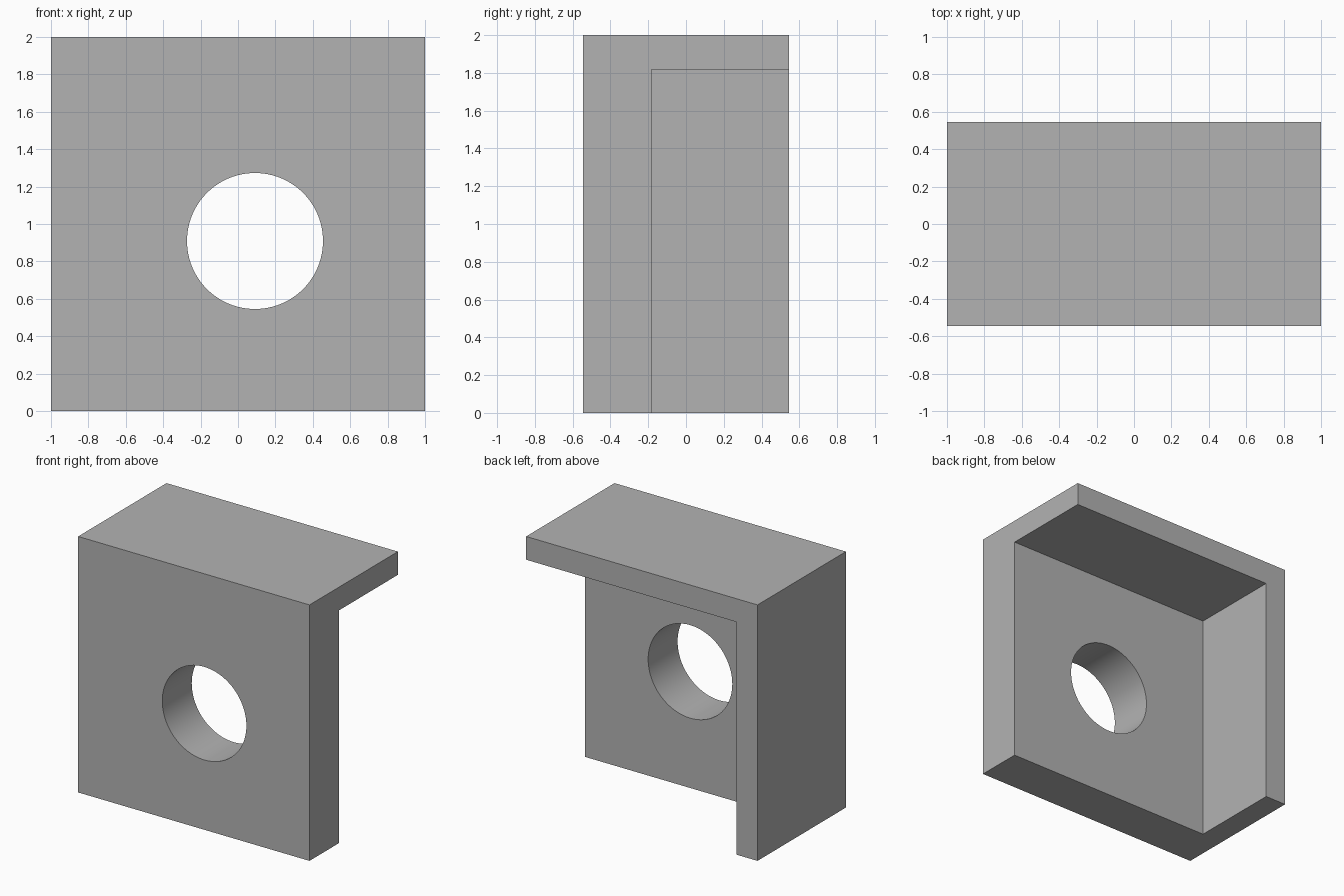
import bpy
from math import radians

cube = bpy.data.objects.get("Cube")
if cube:
    bpy.data.objects.remove(cube, do_unlink=True)

# Proportions: the bracket is 11 units wide and tall, 6 units deep
U = 2 / 11
WIDTH, DEPTH, HEIGHT = 11 * U, 6 * U, 11 * U
WALL, PLATE, HOLE_RADIUS = U, 2 * U, 2 * U

grey = bpy.data.materials.new("plain grey")
grey.use_nodes = True
color = (0.45, 0.45, 0.45, 1)
grey.diffuse_color = color
grey.node_tree.nodes["Principled BSDF"].inputs["Base Color"].default_value = color


def box(name, low, high):
    """Box spanning two opposite corners."""
    center = [(a + b) / 2 for a, b in zip(low, high)]
    bpy.ops.mesh.primitive_cube_add(size=1, location=center)
    obj = bpy.context.object
    obj.name = name
    obj.scale = [b - a for a, b in zip(low, high)]
    bpy.ops.object.transform_apply(location=True, rotation=False, scale=True)
    return obj


def cut(target, cutter):
    """Subtract the cutter from the target, then discard the cutter."""
    cutter.hide_render = True
    mod = target.modifiers.new("cut", "BOOLEAN")
    mod.operation = "DIFFERENCE"
    mod.solver = "EXACT"
    mod.object = cutter
    bpy.context.view_layer.objects.active = target
    bpy.ops.object.modifier_apply(modifier=mod.name)
    bpy.data.objects.remove(cutter, do_unlink=True)


# Solid block for the whole bracket
x, y = WIDTH / 2, DEPTH / 2
bracket = box("corner_bracket", (-x, -y, 0), (x, y, HEIGHT))
bracket.data.materials.append(grey)

# Recess open to the back, left and bottom leaves plate, side wall and top flange
over = U
cut(bracket, box("recess_cutter", (-x + WALL, -y + PLATE, -over),
                 (x + over, y + over, HEIGHT - WALL)))

# Round hole through the middle of the exposed plate
bpy.ops.mesh.primitive_cylinder_add(
    vertices=96, radius=HOLE_RADIUS, depth=PLATE + 2 * over,
    location=(WALL / 2, -y + PLATE / 2, (HEIGHT - WALL) / 2),
    rotation=(radians(90), 0, 0))
hole = bpy.context.object
hole.name = "hole_cutter"
cut(bracket, hole)

# Smooth bore, sharp edges
bpy.ops.object.select_all(action="DESELECT")
bracket.select_set(True)
bpy.context.view_layer.objects.active = bracket
bpy.ops.object.shade_smooth_by_angle(angle=radians(30))
